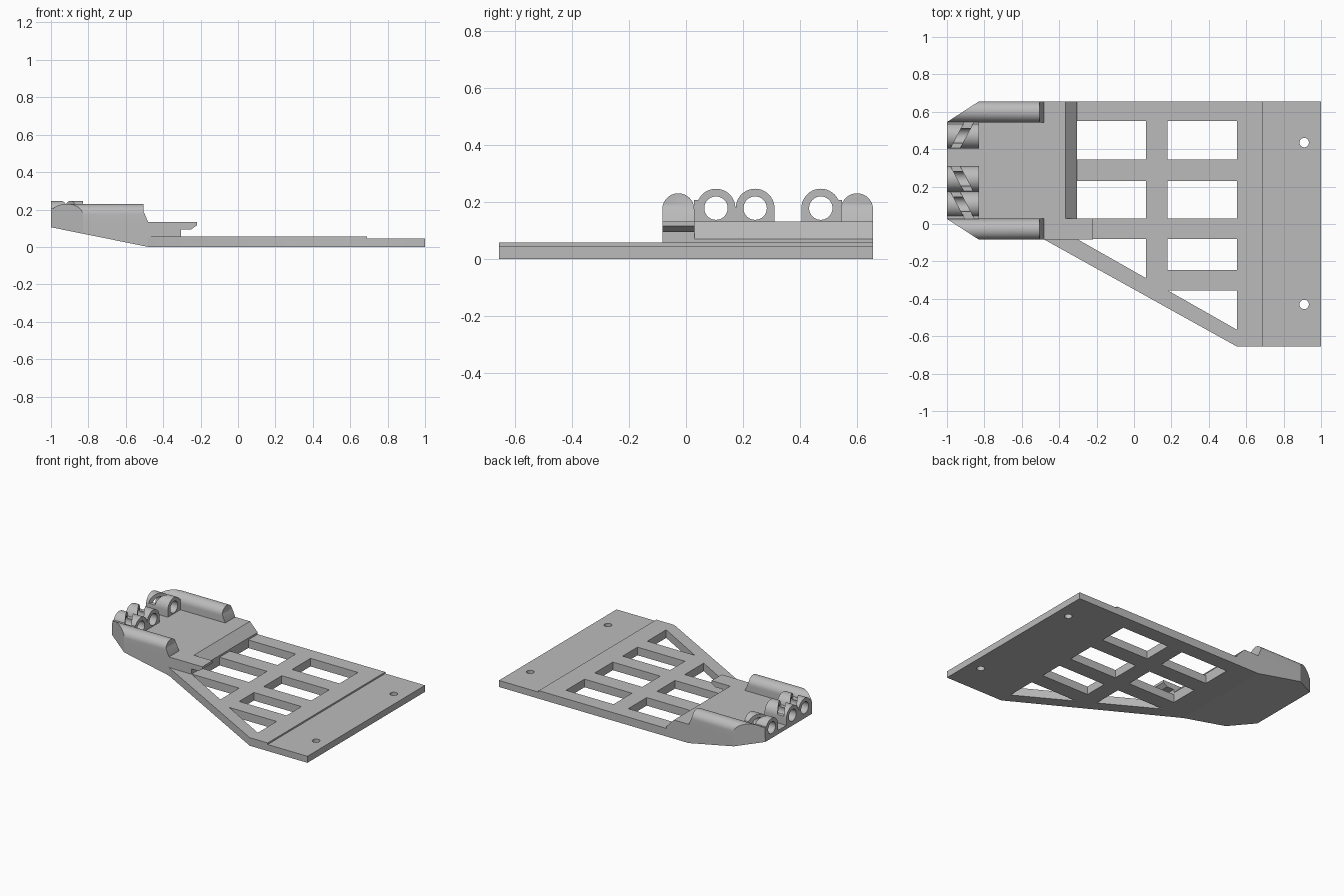
import bpy, bmesh, math
from mathutils import Vector

cube = bpy.data.objects.get("Cube")
if cube:
    bpy.data.objects.remove(cube)

grey = bpy.data.materials.new("plain grey")
grey.use_nodes = True
grey.diffuse_color = (0.5, 0.5, 0.5, 1)
grey.node_tree.nodes["Principled BSDF"].inputs["Base Color"].default_value = (0.5, 0.5, 0.5, 1)

# Maps profile coordinates and depth to space for each extrusion axis
AXES = {
    "x": lambda a, b, d: Vector((d, a, b)),
    "y": lambda a, b, d: Vector((a, d, b)),
    "z": lambda a, b, d: Vector((a, b, d)),
}


def prism(name, profile, axis, lo, hi):
    bm = bmesh.new()
    at = AXES[axis]
    face = bm.faces.new([bm.verts.new(at(a, b, lo)) for a, b in profile])
    ext = bmesh.ops.extrude_face_region(bm, geom=[face])
    moved = [v for v in ext["geom"] if isinstance(v, bmesh.types.BMVert)]
    bmesh.ops.translate(bm, verts=moved, vec=at(0, 0, hi - lo))
    bmesh.ops.recalc_face_normals(bm, faces=bm.faces)
    mesh = bpy.data.meshes.new(name)
    bm.to_mesh(mesh)
    bm.free()
    mesh.materials.append(grey)
    ob = bpy.data.objects.new(name, mesh)
    bpy.context.collection.objects.link(ob)
    return ob


def rect(x0, x1, y0, y1):
    return [(x0, y0), (x1, y0), (x1, y1), (x0, y1)]


def circle(cx, cy, r, n=32):
    return [(cx + r * math.cos(2 * math.pi * i / n),
             cy + r * math.sin(2 * math.pi * i / n)) for i in range(n)]


def arch(cy, r, base, spring, n=20):
    top = [(cy + r * math.cos(math.pi * i / n),
            spring + r * math.sin(math.pi * i / n)) for i in range(n + 1)]
    return [(cy + r, base)] + top + [(cy - r, base)]


def combine(ob, others, operation="DIFFERENCE"):
    # Bake the booleans, then drop the helpers
    for other in others:
        other.hide_render = True
        mod = ob.modifiers.new("cut", "BOOLEAN")
        mod.operation = operation
        mod.solver = "EXACT"
        mod.object = other
    bpy.context.view_layer.update()
    graph = bpy.context.evaluated_depsgraph_get()
    mesh = bpy.data.meshes.new_from_object(ob.evaluated_get(graph))
    ob.modifiers.clear()
    ob.data = mesh
    for other in others:
        bpy.data.objects.remove(other)


BACK, FRONT, MID = 0.655, -0.083, 0.286   # raised deck limits and centre line


def corner_cutters():
    back = [(-1.17, 0.435), (-0.66, 0.765), (-1.17, 0.765)]
    front = [(x, 2 * MID - y) for x, y in back]
    return [prism("corner_cutter", p, "z", -0.1, 0.5) for p in (back, front)]


parts = []

# Base plate with window, triangle and screw openings
plate = prism("base_plate", [(-0.48, BACK), (1, BACK), (1, -BACK),
                             (0.55, -BACK), (-0.48, FRONT)], "z", 0, 0.057)
openings = [
    rect(-0.305, 0.065, 0.345, 0.55), rect(-0.305, 0.065, 0.03, 0.23),
    rect(0.18, 0.55, 0.345, 0.55), rect(0.18, 0.55, 0.03, 0.23),
    rect(0.18, 0.55, -0.245, -0.08),
    [(-0.305, -0.08), (0.065, -0.08), (0.065, -0.29)],
    [(0.18, -0.355), (0.55, -0.355), (0.55, -0.565)],
    circle(0.91, 0.435, 0.025), circle(0.91, -0.43, 0.025),
]
cutters = [prism("opening_cutter", p, "z", -0.1, 0.2) for p in openings]
cutters.append(prism("step_cutter", rect(0.69, 1.1, -0.8, 0.8), "z", 0.046, 0.2))
combine(plate, cutters)
parts.append(plate)

# Raised deck with sloping underside and ramp
deck = prism("raised_deck", [(-1, 0.105), (-0.48, 0), (-0.48, 0.057), (-0.305, 0.057),
                             (-0.305, 0.07), (-0.365, 0.132), (-1, 0.132)],
             "y", FRONT, BACK)
combine(deck, corner_cutters())
parts.append(deck)

# Overhanging hook at the front of the deck
parts.append(prism("front_hook", [(-0.365, 0.057), (-0.305, 0.057), (-0.305, 0.094),
                                  (-0.25, 0.094), (-0.22, 0.115), (-0.22, 0.132),
                                  (-0.365, 0.132)], "y", FRONT, 0.03))

# Rounded rails along both sides of the deck
for name, cy in (("front_rail", FRONT + 0.056), ("back_rail", BACK - 0.056)):
    rail = prism(name, arch(cy, 0.056, 0.13, 0.174), "x", -1, -0.45)
    end = prism("end_cutter", [(-0.505, 0.4), (-0.505, 0.19), (-0.48, 0.132),
                               (-0.477, 0.1), (-0.3, 0.1), (-0.3, 0.4)], "y", -0.5, 1)
    combine(rail, corner_cutters() + [end])
    parts.append(rail)

# Cable loops, each with a bore and a slanting slot over the top
loops = [("front_loop", 0.105, 1, (0.028, 0.105)),
         ("middle_loop", 0.242, 1, None),
         ("back_loop", 0.472, -1, (0.472, 0.546))]
for name, cy, side, web in loops:
    loop = prism(name, arch(cy, 0.068, 0.13, 0.178), "x", -1, -0.83)
    if web:
        combine(loop, [prism("web", rect(*web, 0.13, 0.206), "x", -1, -0.83)], "UNION")
    bore = prism("bore_cutter", circle(cy, 0.178, 0.041), "x", -1.1, -0.7)
    near, far = cy + side * 0.085, cy - side * 0.085
    slot = prism("slot_cutter", [(-0.99, near), (-0.94, near), (-0.85, far), (-0.90, far)],
                 "z", 0.19, 0.4)
    combine(loop, [bore, slot])
    parts.append(loop)

# Smooth the round surfaces, keep edges sharp
bpy.ops.object.select_all(action="DESELECT")
for ob in parts:
    ob.select_set(True)
bpy.context.view_layer.objects.active = parts[0]
bpy.ops.object.shade_smooth_by_angle(angle=math.radians(30))
